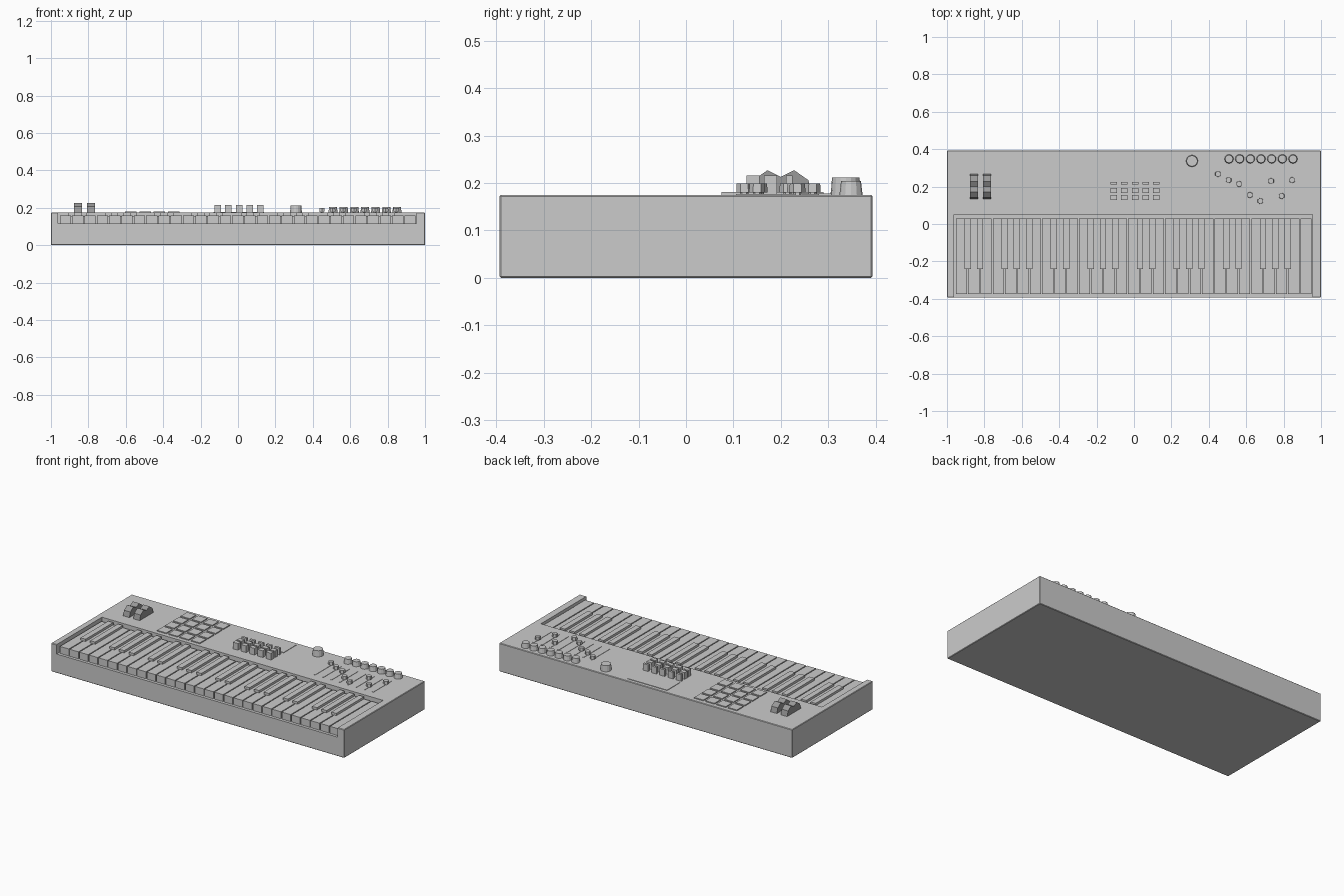
import bpy, bmesh, math
from mathutils import Matrix

cube = bpy.data.objects.get("Cube")
if cube:
    bpy.data.objects.remove(cube, do_unlink=True)


def material(name, value):
    m = bpy.data.materials.new(name)
    m.use_nodes = True
    colour = (value, value, value, 1)
    m.diffuse_color = colour
    m.node_tree.nodes["Principled BSDF"].inputs["Base Color"].default_value = colour
    return m


GREY = material("light grey", 0.6)
DARK = material("mid grey", 0.32)


def finish(name, bm, mat=GREY):
    bmesh.ops.recalc_face_normals(bm, faces=bm.faces)
    mesh = bpy.data.meshes.new(name)
    bm.to_mesh(mesh)
    bm.free()
    mesh.materials.append(mat)
    obj = bpy.data.objects.new(name, mesh)
    bpy.context.collection.objects.link(obj)
    return obj


def add_box(bm, x0, x1, y0, y1, z0, z1):
    m = Matrix.Translation(((x0 + x1) / 2, (y0 + y1) / 2, (z0 + z1) / 2))
    bmesh.ops.create_cube(bm, size=1, matrix=m @ Matrix.Diagonal((x1 - x0, y1 - y0, z1 - z0, 1)))


def add_knob(bm, x, y, z0, z1, r0, r1, sides):
    bmesh.ops.create_cone(bm, cap_ends=True, segments=sides, radius1=r0, radius2=r1,
                          depth=z1 - z0, matrix=Matrix.Translation((x, y, (z0 + z1) / 2)))


TOP = 0.175      # panel height
BED = 0.117      # floor under the keys

# Case with the key bed cut out of its front
bm = bmesh.new()
add_box(bm, -1, 1, -0.393, 0.393, 0, TOP)
case = finish("case", bm)
bm = bmesh.new()
add_box(bm, -0.963, 0.955, -0.5, 0.05, BED, 0.3)
cutter = finish("key_bed_cutter", bm)
cutter.hide_render = True
bevel = case.modifiers.new("soft_edges", 'BEVEL')
bevel.width = 0.003
bevel.segments = 1
cut = case.modifiers.new("key_bed", 'BOOLEAN')
cut.object = cutter
cut.operation = 'DIFFERENCE'
cut.solver = 'EXACT'
bpy.context.view_layer.objects.active = case
for mod in ("soft_edges", "key_bed"):
    bpy.ops.object.modifier_apply(modifier=mod)
bpy.data.objects.remove(cutter, do_unlink=True)

# Keys: four octaves and a top note
KEYS, LEFT, PITCH = 29, -0.955, 0.0658
white, black = bmesh.new(), bmesh.new()
for i in range(KEYS):
    x = LEFT + i * PITCH
    add_box(white, x + 0.003, x + PITCH - 0.003, -0.375, 0.03, BED, 0.16)
    if i % 7 not in (2, 6) and i < KEYS - 1:
        add_box(black, x + PITCH - 0.017, x + PITCH + 0.017, -0.24, 0.03, 0.15, 0.174)
finish("white_keys", white)
finish("black_keys", black)

# Notched control wheels
half = [(0.07, TOP - 0.01), (0.058, 0.206), (0.028, 0.227)]
profile = [(-y, z) for y, z in half] + [(0, 0.213)] + half[::-1]
for name, x in (("pitch_wheel", -0.877), ("modulation_wheel", -0.807)):
    bm = bmesh.new()
    face = bm.faces.new([bm.verts.new((x, 0.2 + y, z)) for y, z in profile])
    side = bmesh.ops.extrude_face_region(bm, geom=[face])["geom"]
    bmesh.ops.translate(bm, vec=(0.043, 0, 0),
                        verts=[v for v in side if isinstance(v, bmesh.types.BMVert)])
    finish(name, bm, DARK)

# Drum pads
bm = bmesh.new()
for i in range(4):
    for j in range(4):
        x, y = -0.604 + i * 0.0765, 0.075 + j * 0.0765
        add_box(bm, x, x + 0.062, y, y + 0.062, TOP - 0.005, 0.181)
finish("drum_pads", bm)

# Display plate and button block
bm = bmesh.new()
add_box(bm, -0.13, 0.14, 0.245, 0.37, TOP - 0.005, 0.178)
finish("display", bm)
bm = bmesh.new()
for i in range(5):
    x = -0.125 + i * 0.0565
    for y0, y1 in ((0.128, 0.155), (0.165, 0.192), (0.211, 0.225)):
        add_box(bm, x, x + 0.035, y0, y1, TOP - 0.005, 0.216)
finish("buttons", bm)

# Main dial and the row of knobs
bm = bmesh.new()
add_knob(bm, 0.31, 0.337, TOP - 0.005, 0.212, 0.032, 0.029, 16)
finish("main_dial", bm)
bm = bmesh.new()
for i in range(7):
    add_knob(bm, 0.508 + i * 0.057, 0.348, TOP - 0.005, 0.204, 0.025, 0.021, 12)
finish("knobs", bm)

# Sliders: thin track, stem and six-sided cap
tracks, caps = bmesh.new(), bmesh.new()
for i, y in enumerate((0.267, 0.235, 0.214, 0.155, 0.123, 0.23, 0.15, 0.235)):
    x = 0.449 + i * 0.0567
    add_box(tracks, x - 0.004, x + 0.004, 0.105, 0.28, TOP - 0.005, 0.177)
    add_knob(caps, x, y, TOP - 0.005, 0.184, 0.009, 0.009, 6)
    add_knob(caps, x, y, 0.18, 0.199, 0.017, 0.016, 6)
finish("slider_tracks", tracks)
finish("slider_caps", caps)
